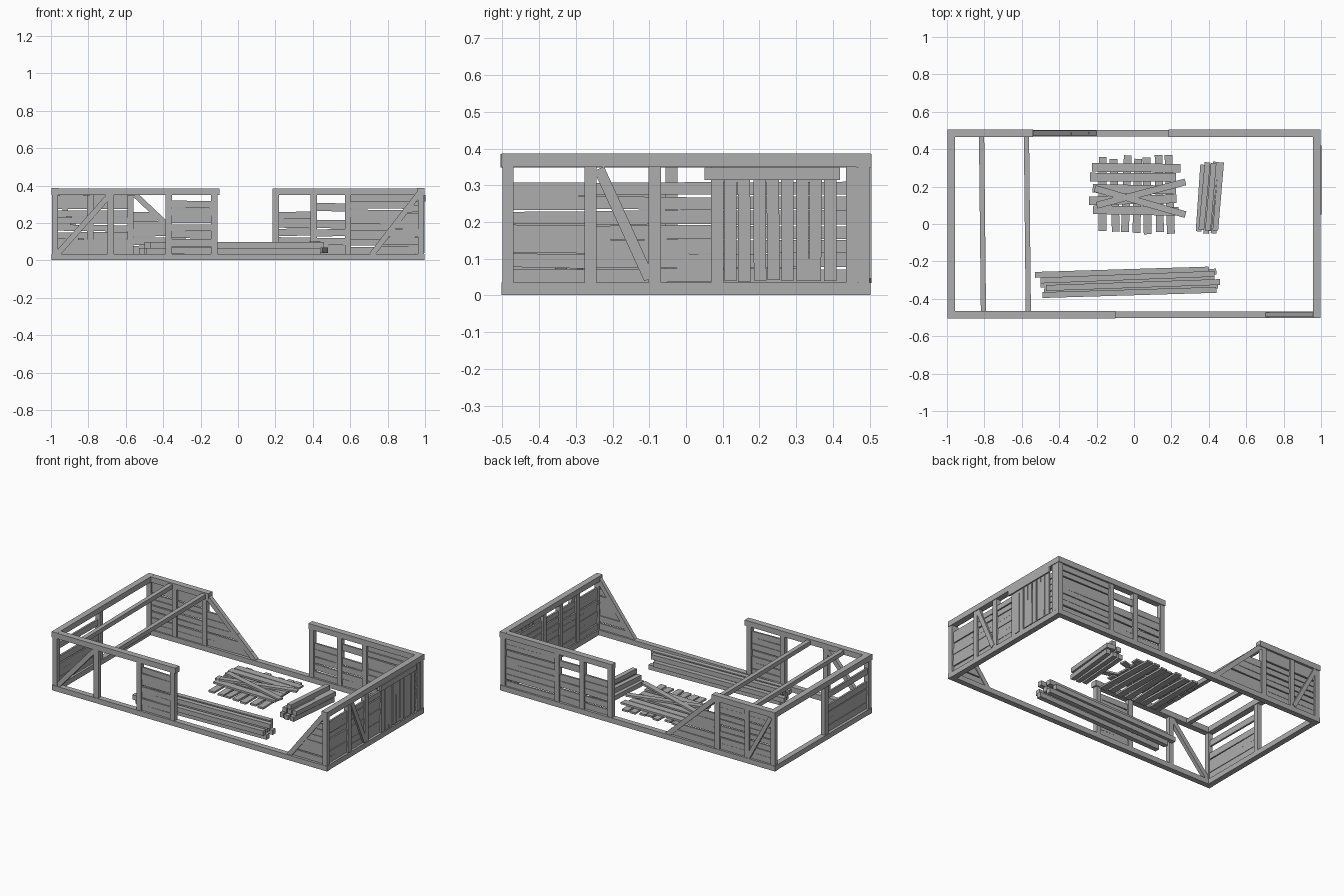
import bpy, bmesh, random
from mathutils import Vector, Matrix

random.seed(4)
cube = bpy.data.objects.get("Cube")
if cube:
    bpy.data.objects.remove(cube, do_unlink=True)

GREY = (0.42, 0.42, 0.42, 1)
wood = bpy.data.materials.new("weathered_grey_wood")
wood.use_nodes = True
wood.diffuse_color = GREY
wood.node_tree.nodes["Principled BSDF"].inputs["Base Color"].default_value = GREY

# Each wall runs along one axis at a signed distance on the other
WALLS = {"front": ("x", -1), "back": ("x", 1), "right": ("y", 1), "left": ("y", -1)}
TOP, SILL, HIGH = 0.367, 0.018, 0.35


def jitter(a):
    return random.uniform(-a, a)


def bar(bm, a, b, width, depth, up):
    """Box from a to b; depth is measured along up."""
    a, b = Vector(a), Vector(b)
    d = (b - a).normalized()
    side = Vector(up).cross(d).normalized()
    frame = Matrix((d, side, d.cross(side))).transposed().to_4x4()
    size = Matrix.Diagonal(((b - a).length, width, depth, 1))
    bmesh.ops.create_cube(bm, size=1, matrix=Matrix.Translation((a + b) / 2) @ frame @ size)


def finish(name, bm):
    mesh = bpy.data.meshes.new(name)
    bm.to_mesh(mesh)
    bm.free()
    mesh.materials.append(wood)
    bpy.context.collection.objects.link(bpy.data.objects.new(name, mesh))


def point(wall, u, z, out=0.0):
    axis, sign = WALLS[wall]
    return (u, sign * (0.485 + out), z) if axis == "x" else (sign * (0.978 + out), u, z)


def wall_bar(bm, wall, start, end, width, depth, out=0.0):
    axis, sign = WALLS[wall]
    up = (0, sign, 0) if axis == "x" else (sign, 0, 0)
    bar(bm, point(wall, *start, out), point(wall, *end, out), width, depth, up)


def timbers(name, wall, pieces, width=0.033, depth=0.03, out=0.0):
    bm = bmesh.new()
    for start, end in pieces:
        wall_bar(bm, wall, start, end, width, depth, out)
    finish(name, bm)


def posts(wall, positions):
    timbers(wall + "_posts", wall, [((u, 0.02), (u, 0.36)) for u in positions])


def planks(name, wall, low, high, z0=0.035, z1=HIGH, rows=7, skip=()):
    """Uneven horizontal boards; low and high give the ends at a height."""
    bm = bmesh.new()
    pitch = (z1 - z0) / rows
    for i in range(rows):
        if i in skip:
            continue
        z = z0 + pitch * (i + 0.5)
        wall_bar(bm, wall, (low(z), z + jitter(0.003)), (high(z), z + jitter(0.003)),
                 pitch * random.uniform(0.82, 0.99), 0.012, jitter(0.003))
    finish(name, bm)


def at(u):
    return lambda z: u


def slope(start, end):
    (u0, z0), (u1, z1) = start, end
    return lambda z: u0 + (u1 - u0) * (z - z0) / (z1 - z0)


# Ground sills and broken top beams
for wall in WALLS:
    half = 0.998 if WALLS[wall][0] == "x" else 0.503
    timbers(wall + "_sill", wall, [((-half, SILL), (half, SILL))], 0.034, 0.036)
timbers("front_top_beam", "front", [((-0.998, TOP), (-0.1, TOP))], 0.036, 0.04)
timbers("back_top_beams", "back", [((-0.998, TOP), (-0.54, TOP)), ((0.185, TOP), (0.998, TOP))], 0.036, 0.04)
for wall in ("left", "right"):
    timbers(wall + "_top_beam", wall, [((-0.503, TOP + 0.001), (0.503, TOP + 0.001))], 0.036, 0.04)

# Upright posts
posts("front", [-0.978, -0.68, -0.37, -0.127, 0.978])
posts("back", [-0.978, -0.79, -0.575, 0.202, 0.405, 0.588, 0.978])
posts("right", [-0.26, -0.085, 0.085, 0.453])
posts("left", [-0.04])

# Diagonal braces
front_rake = ((0.715, 0.03), (0.97, 0.36))
back_rake = ((-0.21, 0.03), (-0.56, 0.36))
timbers("front_braces", "front", [front_rake, ((-0.965, 0.035), (-0.69, 0.345))], 0.03, 0.026)
timbers("back_brace", "back", [back_rake], 0.03, 0.028)
timbers("back_corner_brace", "back", [((-0.8, 0.04), (-0.965, 0.345))], 0.026, 0.016, 0.012)
timbers("right_brace", "right", [((-0.237, 0.345), (-0.1, 0.045))], 0.03, 0.02, 0.008)

# Horizontal boarding
planks("front_panel", "front", at(-0.37), at(-0.127), z1=0.32)
planks("front_raked_panel", "front", slope(*front_rake), at(0.97), z1=0.3, rows=6)
planks("back_corner_panel", "back", at(-0.97), at(-0.575), rows=8)
planks("back_raked_panel", "back", at(-0.575), slope(*back_rake), z1=0.26, rows=5)
planks("back_window_panel", "back", at(0.202), at(0.405), z1=0.265, rows=5)
planks("back_middle_panel", "back", at(0.405), at(0.588), skip=(4, 6))
planks("back_end_panel", "back", at(0.588), at(0.97), rows=8)
planks("right_front_panel", "right", at(-0.48), at(-0.26), z1=0.31)
planks("right_middle_panel", "right", at(-0.26), at(0.085), z1=0.31)
planks("right_rear_panel", "right", at(0.085), at(0.48), z1=0.31)
planks("left_panel", "left", at(-0.48), at(-0.04), rows=7, skip=(4, 6))

# Vertical boards under a header on the right wall
bm = bmesh.new()
for i in range(8):
    u = 0.122 + i * 0.0385
    wall_bar(bm, "right", (u + jitter(0.003), 0.036 + random.random() * 0.006),
             (u + jitter(0.003), 0.34), 0.034, 0.01, 0.011)
wall_bar(bm, "right", (0.05, 0.332), (0.42, 0.332), 0.034, 0.012, 0.018)
finish("right_vertical_boards", bm)

# Ceiling joists
UP = (0, 0, 1)
bm = bmesh.new()
for x in (-0.81, -0.57):
    bar(bm, (x - 0.005, 0.47, TOP - 0.005), (x + 0.005, -0.47, TOP - 0.005), 0.028, 0.028, UP)
finish("ceiling_joists", bm)

# Fallen panel: slats below, cross boards and loose boards above
bm = bmesh.new()
for i in range(7):
    x = -0.165 + i * 0.06
    bar(bm, (x + jitter(0.01), -0.045 + jitter(0.01), 0.032),
        (x + jitter(0.012), 0.355 + jitter(0.015), 0.032), 0.042, 0.012, UP)
for i in range(5):
    y = 0.07 + i * 0.058
    bar(bm, (-0.23 + jitter(0.012), y + jitter(0.008), 0.046),
        (0.235 + jitter(0.015), y + jitter(0.008), 0.046), 0.046, 0.012, UP)
bar(bm, (-0.2, 0.1, 0.059), (0.275, 0.225, 0.059), 0.036, 0.012, UP)
bar(bm, (-0.21, 0.19, 0.06), (0.275, 0.05, 0.07), 0.036, 0.012, UP)
finish("fallen_panel", bm)

# Stack of short beams
bm = bmesh.new()
for x, z in ((0.35, 0.02), (0.39, 0.02), (0.43, 0.02), (0.365, 0.055), (0.405, 0.055), (0.44, 0.055), (0.4, 0.087)):
    bar(bm, (x - 0.005, -0.04 + jitter(0.012), z), (x + 0.025 + jitter(0.008), 0.325 + jitter(0.01), z), 0.03, 0.03, UP)
finish("short_beam_stack", bm)

# Stack of long beams
bm = bmesh.new()
for x, y, z in ((-0.53, -0.272, 0.05), (-0.5, -0.302, 0.083), (-0.47, -0.342, 0.083), (-0.49, -0.38, 0.05),
                (-0.5, -0.325, 0.05), (-0.49, -0.29, 0.018), (-0.48, -0.36, 0.018)):
    bar(bm, (x, y, z), (x + 0.93, y + 0.032 + jitter(0.005), z), 0.031, 0.031, UP)
finish("long_beam_stack", bm)
